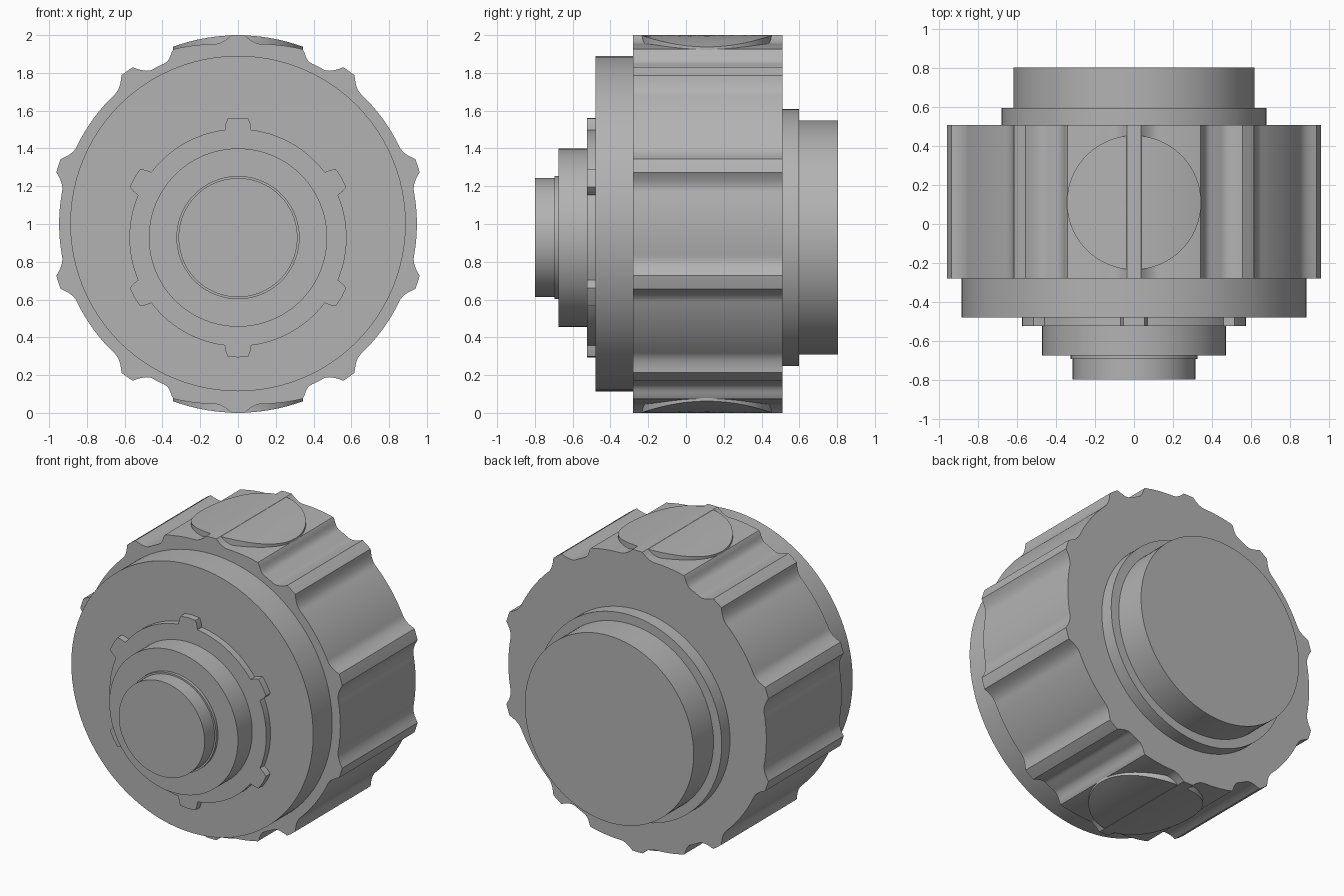
import bpy, bmesh, math

if "Cube" in bpy.data.objects:
    bpy.data.objects.remove(bpy.data.objects["Cube"])

grey = bpy.data.materials.new("machined_grey")
grey.diffuse_color = (0.45, 0.45, 0.45, 1)
grey.use_nodes = True
grey.node_tree.nodes["Principled BSDF"].inputs["Base Color"].default_value = grey.diffuse_color
HUB_Z = 0.928  # the hub axis sits slightly below the housing axis


def finish(bm, name):
    bmesh.ops.recalc_face_normals(bm, faces=bm.faces)
    me = bpy.data.meshes.new(name)
    bm.to_mesh(me)
    bm.free()
    me.materials.append(grey)
    ob = bpy.data.objects.new(name, me)
    bpy.context.collection.objects.link(ob)
    bpy.ops.object.select_all(action='DESELECT')
    ob.select_set(True)
    bpy.context.view_layer.objects.active = ob
    bpy.ops.object.shade_smooth_by_angle(angle=math.radians(25))


def extrude(name, outline, y0, y1, cz):
    """Extrude a closed x-z outline from y0 to y1."""
    bm = bmesh.new()
    a = [bm.verts.new((x, y0, z + cz)) for x, z in outline]
    b = [bm.verts.new((x, y1, z + cz)) for x, z in outline]
    bm.faces.new(a)
    bm.faces.new(b[::-1])
    n = len(a)
    for i in range(n):
        j = (i + 1) % n
        bm.faces.new((a[i], b[i], b[j], a[j]))
    finish(bm, name)


def polar(r, deg):
    return r * math.cos(math.radians(deg)), r * math.sin(math.radians(deg))


def circle(r, n=96):
    return [polar(r, 360 * i / n) for i in range(n)]


def smooth_drop(t):
    t = min(max(t, 0), 1)
    return 1 - (1 - t) ** 2


def grip_radius(deg):
    """Ten narrow ridges with shallow grooves; raised lands beside top and bottom ridges."""
    d = abs((deg - 90 + 18) % 36 - 18)            # angle from nearest ridge
    v = abs((deg - 90 + 90) % 180 - 90)           # angle from the vertical axis
    if d <= 2.1:
        return 1.0
    if v <= 20.6:
        return 1 - 0.04 * smooth_drop((v - 2.1) / 5) + 0.027 * max(0, (v - 7) / 13.6)
    if v < 36:
        return 0.987 - 0.052 * smooth_drop((v - 20.6) / 4) if v < 27 else \
            1 - 0.065 * smooth_drop((d - 2.1) / 5)
    return 1 - 0.053 * smooth_drop((d - 2.1) / 5.5)


# ribbed housing
angles = sorted({i * 0.75 for i in range(480)} |
                {(90 + 36 * k + s * 2.1) % 360 for k in range(10) for s in (-1, 1)})
extrude("ribbed_housing", [polar(grip_radius(a), a) for a in angles], -0.28, 0.51, 1.0)

# front cover and stepped nose
extrude("front_cover", circle(0.888), -0.48, -0.275, 1.0025)
extrude("nose_step", circle(0.472), -0.675, -0.52, HUB_Z)
extrude("nose_collar", circle(0.326), -0.695, -0.67, HUB_Z)
extrude("nose_tip", circle(0.315), -0.80, -0.69, HUB_Z)

# flange with six lugs
flange = []
for k in range(6):
    c = 30 + 60 * k
    flange += [polar(0.575, c - 7), polar(0.605, c - 6.2), polar(0.632, c - 5),
               polar(0.634, c), polar(0.632, c + 5), polar(0.605, c + 6.2)]
    flange += [polar(0.575, c + 7 + 46 * i / 14) for i in range(14)]
extrude("lugged_flange", flange, -0.525, -0.475, HUB_Z)

# rear steps
extrude("rear_collar", circle(0.68), 0.505, 0.597, HUB_Z)
extrude("rear_boss", circle(0.62), 0.59, 0.805, HUB_Z)

# round pads following the housing curve on top and bottom
for name, s in (("top_pad", 1), ("bottom_pad", -1)):
    bm = bmesh.new()
    n, rings = 64, 8
    loops = []
    for k in range(1, rings + 2):
        r = 0.345 * min(k, rings) / rings
        depth = 0.08 if k > rings else 0.001
        loop = []
        for i in range(n):
            x, y = polar(r, 360 * i / n)
            loop.append(bm.verts.new((x, y + 0.11, 1 + s * (math.sqrt(1 - x * x) - depth))))
        loops.append(loop)
    centre = bm.verts.new((0, 0.11, 1 + s * 0.999))
    for i in range(n):
        j = (i + 1) % n
        bm.faces.new((centre, loops[0][i], loops[0][j]))
        for p, q in zip(loops, loops[1:]):
            bm.faces.new((p[i], q[i], q[j], p[j]))
    bm.faces.new(loops[-1])
    finish(bm, name)
